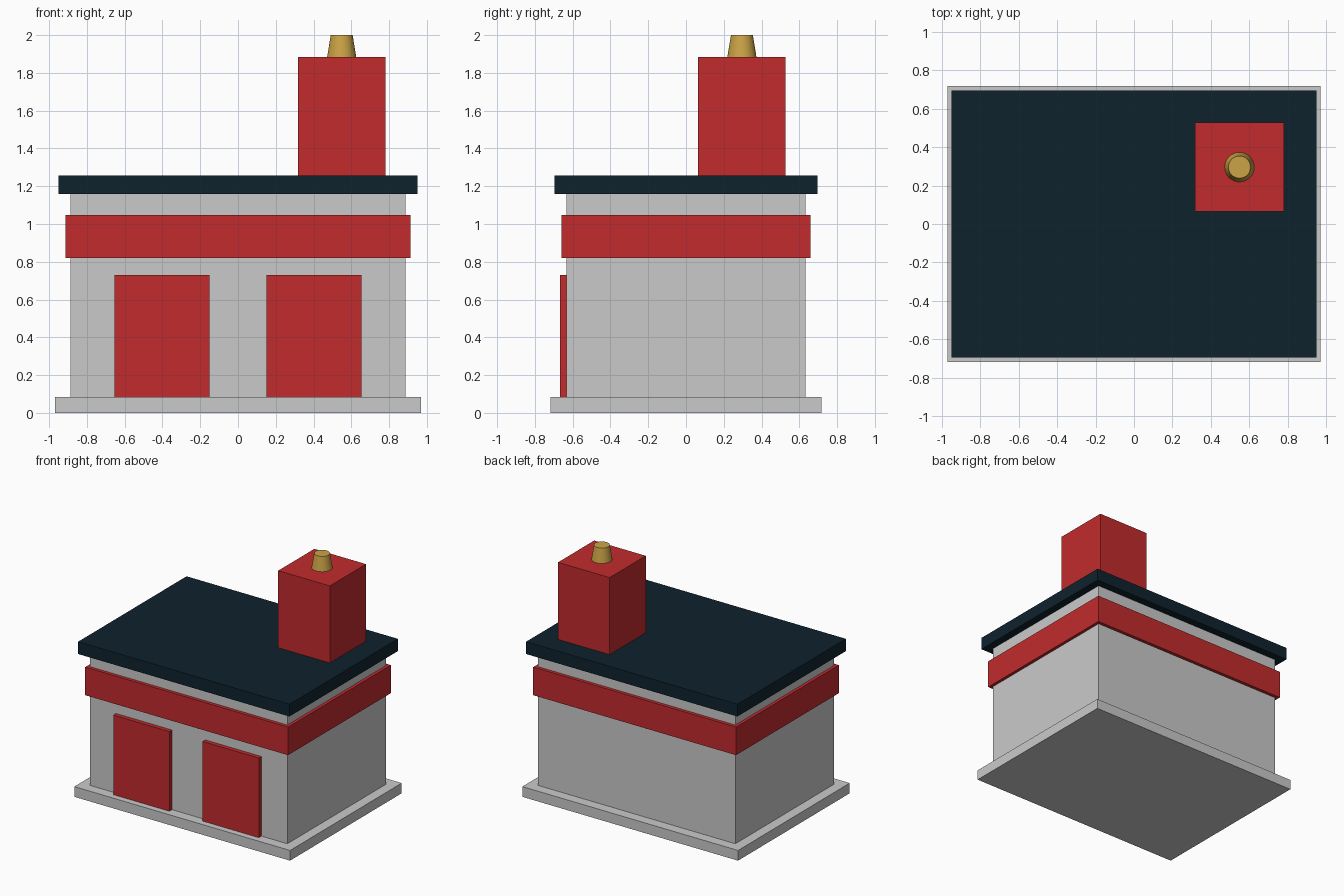
import bpy
import bmesh
from mathutils import Matrix, Vector

cube = bpy.data.objects.get("Cube")
if cube:
    bpy.data.objects.remove(cube, do_unlink=True)


def material(name, r, g, b):
    mat = bpy.data.materials.new(name)
    mat.use_nodes = True
    mat.diffuse_color = (r, g, b, 1)
    bsdf = next(n for n in mat.node_tree.nodes if n.type == 'BSDF_PRINCIPLED')
    bsdf.inputs["Base Color"].default_value = (r, g, b, 1)
    return mat


grey = material("pale grey", 0.59, 0.59, 0.59)
red = material("brick red", 0.54, 0.024, 0.026)
navy = material("dark navy", 0.0045, 0.016, 0.026)
gold = material("ochre gold", 0.60, 0.37, 0.062)


def finish(name, bm, mat):
    mesh = bpy.data.meshes.new(name)
    bm.to_mesh(mesh)
    bm.free()
    mesh.materials.append(mat)
    obj = bpy.data.objects.new(name, mesh)
    bpy.context.collection.objects.link(obj)
    return obj


def box(name, mat, size_x, size_y, bottom, top, x=0, y=0):
    bm = bmesh.new()
    place = Matrix.Translation((x, y, (bottom + top) / 2))
    scale = Matrix.Diagonal(Vector((size_x, size_y, top - bottom, 1)))
    bmesh.ops.create_cube(bm, size=1, matrix=place @ scale)
    return finish(name, bm, mat)


# Building body
box("base_slab", grey, 1.94, 1.434, 0, 0.083)
box("walls", grey, 1.774, 1.266, 0.083, 1.158)
box("wall_band", red, 1.824, 1.32, 0.82, 1.048)
box("roof_slab", navy, 1.9, 1.392, 1.158, 1.258)

# Pair of doors on the front wall
for side, x in (("left", 0.402), ("right", -0.402)):
    box(side + "_door", red, 0.504, 0.04, 0.083, 0.73, x, -0.647)

# Chimney with a tapered pot
box("chimney", red, 0.464, 0.464, 1.258, 1.884, 0.549, 0.296)
bm = bmesh.new()
bmesh.ops.create_cone(bm, cap_ends=True, segments=32, radius1=0.077, radius2=0.058,
                      depth=0.116, matrix=Matrix.Translation((0.549, 0.296, 1.942)))
pot = finish("chimney_pot", bm, gold)
bpy.ops.object.select_all(action='DESELECT')
pot.select_set(True)
bpy.context.view_layer.objects.active = pot
bpy.ops.object.shade_smooth_by_angle()
